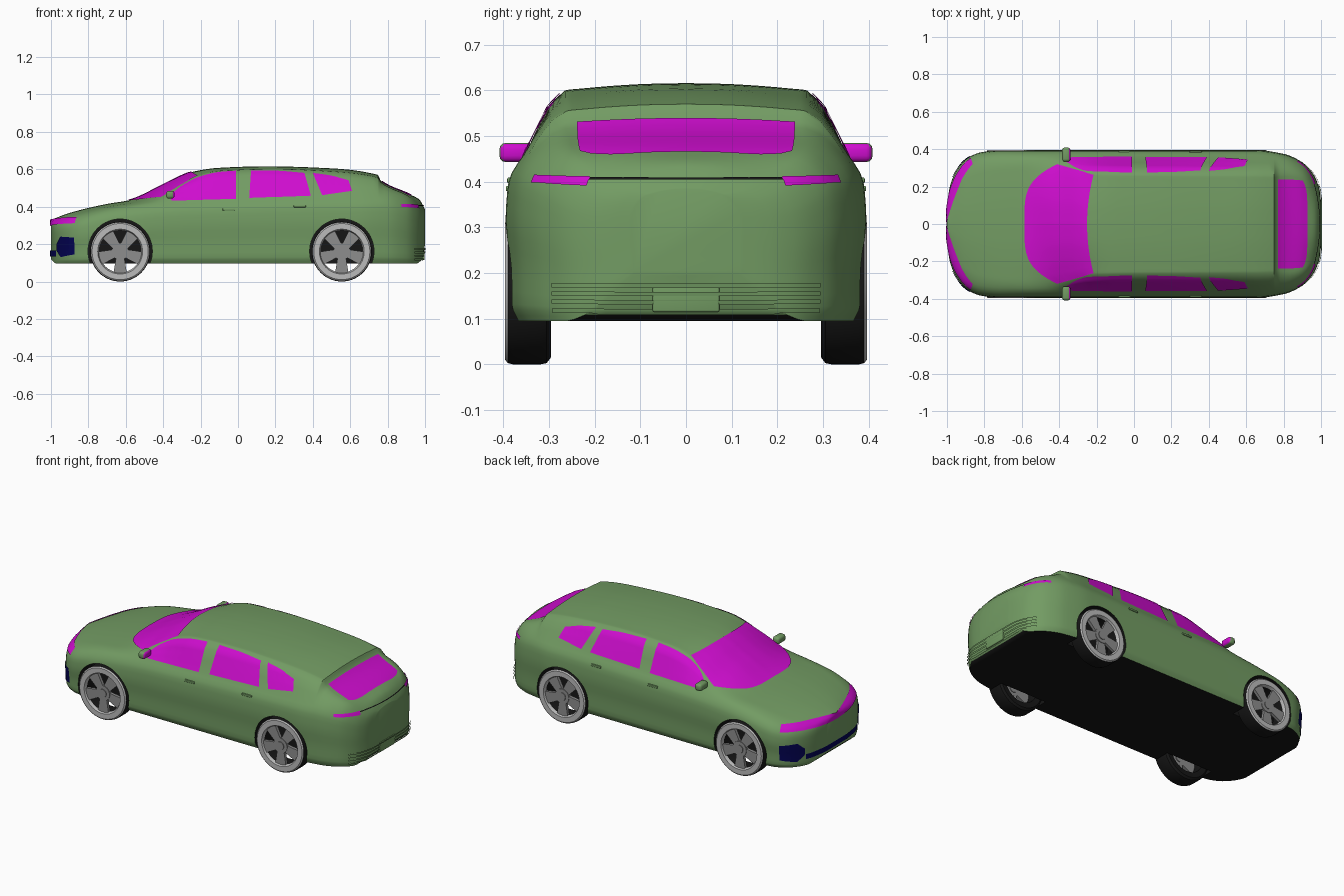
import bpy, bmesh, math
from mathutils import Vector, Matrix
from mathutils.bvhtree import BVHTree

if "Cube" in bpy.data.objects:
    bpy.data.objects.remove(bpy.data.objects["Cube"])


def material(name, r, g, b):
    m = bpy.data.materials.new(name)
    m.use_nodes = True
    m.diffuse_color = (r, g, b, 1)
    m.node_tree.nodes["Principled BSDF"].inputs["Base Color"].default_value = (r, g, b, 1)
    return m


GREEN = material("green paint", 0.17, 0.33, 0.125)
GLASS = material("magenta glass", 0.62, 0.004, 0.62)
NAVY = material("navy grille", 0.001, 0.001, 0.09)
BLACK = material("black rubber", 0.008, 0.008, 0.008)
LIGHT = material("light grey", 0.5, 0.5, 0.5)
GREY = material("mid grey", 0.27, 0.27, 0.27)


def finish(bm, name, *mats, angle=35):
    mesh = bpy.data.meshes.new(name)
    bm.to_mesh(mesh)
    bm.free()
    ob = bpy.data.objects.new(name, mesh)
    bpy.context.collection.objects.link(ob)
    for m in mats:
        mesh.materials.append(m)
    smooth(ob, angle)
    return ob


def smooth(ob, angle):
    bpy.ops.object.select_all(action='DESELECT')
    ob.select_set(True)
    bpy.context.view_layer.objects.active = ob
    bpy.ops.object.shade_smooth_by_angle(angle=math.radians(angle))


def lerp(a, b, t):
    return a + (b - a) * t


def curve(keys, x):
    """Smooth curve through (position, value) keys without overshoot."""
    d = [(b[1] - a[1]) / (b[0] - a[0]) for a, b in zip(keys, keys[1:])]
    m = [d[0]] + [2 * a * b / (a + b) if a * b > 0 else 0 for a, b in zip(d, d[1:])] + [d[-1]]
    i = 0
    while i < len(d) - 1 and x > keys[i + 1][0]:
        i += 1
    (x0, y0), (x1, y1) = keys[i], keys[i + 1]
    h = x1 - x0
    t = min(max((x - x0) / h, 0), 1)
    s = t * t * (3 - 2 * t)
    return lerp(y0, y1, s) + h * t * (1 - t) * (m[i] * (1 - t) - m[i + 1] * t)


# Body curves along the length
WIDTH = [(-1, .10), (-.985, .2), (-.95, .285), (-.9, .345), (-.82, .383), (-.7, .395),
         (.65, .395), (.8, .375), (.9, .33), (.96, .265), (.99, .19), (1, .12)]
FLOOR = [(-1, .12), (-.97, .095), (.95, .095), (.985, .12), (1, .2)]
BELT = [(-1, .29), (-.9, .325), (-.7, .38), (-.5, .41), (-.3, .43), (.4, .455), (.75, .46),
        (.9, .43), (1, .35)]
EDGE = [(-1, .31), (-.9, .345), (-.7, .397), (-.55, .42), (-.42, .45), (-.3, .52), (-.2, .567),
        (-.1, .59), (.2, .6), (.5, .587), (.748, .555), (.762, .53), (.92, .45), (1, .37)]
TOP = [(-1, .33), (-.9, .367), (-.7, .415), (-.58, .435), (-.4, .517), (-.25, .585), (-.1, .608),
       (.15, .616), (.5, .605), (.748, .57), (.762, .54), (.92, .465), (.97, .438), (1, .385)]
EDGE_RATIO = [(-1, .8), (-.55, .88), (-.4, .87), (-.25, .77), (0, .75), (.7, .74), (.92, .85), (1, .8)]


def section(x):
    """Half cross-section from the floor centre up to the roof centre."""
    w, floor, belt = curve(WIDTH, x), curve(FLOOR, x), curve(BELT, x)
    edge, top = curve(EDGE, x), curve(TOP, x)
    wr = w * .9 * curve(EDGE_RATIO, x)
    side = [(.94, 0), (.98, .1), (.982, .33), (1, .6), (.985, .83), (.9, 1)]
    pts = [(w * a, lerp(floor, belt, f)) for a, f in side]
    pts += [(wr * t, lerp(top, edge, t * t)) for t in (1, .85, .6, .3, 0)]
    dist = [0]
    for a, b in zip(pts, pts[1:]):
        dist.append(dist[-1] + math.dist(a, b))
    ys, zs = ([(d, p[k]) for d, p in zip(dist, pts)] for k in (0, 1))
    steps = [lerp(a, b, j / 3) for a, b in zip(dist, dist[1:]) for j in range(3)] + [dist[-1]]
    return [(0, floor)] + [(curve(ys, s), curve(zs, s)) for s in steps]


# Body shell
bm = bmesh.new()
stations = sorted([-math.cos(math.pi * i / 70) for i in range(71)] + [.748, .762])
rings = []
for x in stations:
    half = section(x)
    ring = half + [(-y, z) for y, z in half[-2:0:-1]]
    rings.append([bm.verts.new((x, y, z)) for y, z in ring])
for a, b in zip(rings, rings[1:]):
    for i in range(len(a)):
        j = (i + 1) % len(a)
        bm.faces.new((a[i], a[j], b[j], b[i]))
bm.faces.new(rings[0])
bm.faces.new(rings[-1])
bmesh.ops.recalc_face_normals(bm, faces=bm.faces)
for f in bm.faces:
    f.material_index = int(f.normal.z < -.7)
TREE = BVHTree.FromBMesh(bm)
body = finish(bm, "body", GREEN, BLACK)

# Wheel arches cut from the body
WHEELS = [(x, s) for x in (-.63, .555) for s in (-1, 1)]
for x, s in WHEELS:
    bm = bmesh.new()
    place = Matrix.Translation((x, s * .39, .162)) @ Matrix.Rotation(math.pi / 2, 4, 'X')
    bmesh.ops.create_cone(bm, cap_ends=True, segments=64, radius1=.172, radius2=.172,
                          depth=.22, matrix=place)
    cutter = finish(bm, "arch_cutter", BLACK)
    cutter.hide_render = True
    mod = body.modifiers.new("arch", 'BOOLEAN')
    mod.operation, mod.solver, mod.object = 'DIFFERENCE', 'EXACT', cutter
    mod.material_mode = 'TRANSFER'
    bpy.context.view_layer.objects.active = body
    bpy.ops.object.modifier_apply(modifier=mod.name)
    bpy.data.objects.remove(cutter)
smooth(body, 35)


def patch(name, mat, ray, nu, nv, lift=.004):
    """Thin plate laid on the body where the rays ray(u, v) strike it."""
    bm = bmesh.new()
    grid, normal = [], Vector()
    for i in range(nu + 1):
        row = []
        for j in range(nv + 1):
            origin, direction = ray(i / nu, j / nv)
            hit, n, _, _ = TREE.ray_cast(Vector(origin), Vector(direction))
            if hit is None:
                row.append(None)
                continue
            if n.dot(Vector(hit) - Vector((0, 0, .3))) < 0:
                n = -n
            normal += n
            row.append(bm.verts.new(hit + n * lift))
        grid.append(row)
    for a, b in zip(grid, grid[1:]):
        for j in range(nv):
            quad = (a[j], a[j + 1], b[j + 1], b[j])
            if all(quad):
                f = bm.faces.new(quad)
                f.normal_update()
                if f.normal.dot(normal) < 0 and abs(normal.normalized().dot(f.normal)) > .3:
                    f.normal_flip()
    bmesh.ops.recalc_face_normals(bm, faces=bm.faces)
    if sum((f.normal for f in bm.faces), Vector()).dot(normal) < 0:
        bmesh.ops.reverse_faces(bm, faces=bm.faces)
    return finish(bm, name, mat, angle=50)


def side_window(name, low, high):
    """Glass between a lower and an upper outline of (x, z) points, on both sides."""
    def ray(s):
        def at(u, v):
            ends = []
            for line in (low, high):
                x = lerp(line[0][0], line[-1][0], u)
                ends.append((x, curve(line, x)))
            (x0, z0), (x1, z1) = ends
            return (lerp(x0, x1, v), s, lerp(z0, z1, v)), (0, -s, 0)
        return at
    for s, label in ((1, "left"), (-1, "right")):
        patch(f"{label}_{name}", GLASS, ray(s), 24, 10)


side_window("front_window", [(-.355, .43), (-.01, .44)],
            [(-.365, .455), (-.3, .51), (-.2, .56), (-.1, .583), (-.01, .59)])
side_window("rear_window", [(.06, .445), (.39, .457)], [(.07, .592), (.2, .59), (.355, .578)])
side_window("quarter_window", [(.45, .46), (.61, .483)], [(.4, .578), (.5, .563), (.59, .54)])


def windscreen_ray(u, v):
    t = 2 * v - 1
    x = lerp(-.585 + .175 * t ** 4, -.25 + .035 * t * t, u)
    return (x, t * lerp(.318, .262, u), 1), (0, 0, -1)


def back_glass_ray(u, v):
    t = 2 * v - 1
    x = lerp(.767, .925 - .025 * t ** 6, u)
    return (x, t * lerp(.238, .232, u ** 3), 1), (0, 0, -1)


patch("windscreen", GLASS, windscreen_ray, 20, 28)
patch("back_glass", GLASS, back_glass_ray, 14, 20)


def wrap(name, mat, end, a0, a1, low, high, lift=.004, n=20):
    """Band wrapped round the nose (end=-1) or tail (end=1) between two angles."""
    def at(u, v):
        a = math.radians(lerp(a0, a1, u))
        z = lerp(lerp(*low, u), lerp(*high, u), v)
        return (end * .75, 0, z), (end * math.cos(a), math.sin(a), 0)
    patch(name, mat, at, n, 4, lift)


# Lights, intakes and bumper ribs
for s, label in ((1, "left"), (-1, "right")):
    wrap(label + "_headlight", GLASS, -1, 0, s * 71, (.293, .31), (.329, .343), n=30)
    wrap(label + "_intake_inner", NAVY, -1, s * 49, s * 56, (.165, .13), (.2, .24))
    wrap(label + "_intake_outer", NAVY, -1, s * 56, s * 71, (.13, .145), (.24, .235))
    wrap(label + "_tail_light", GLASS, 1, s * 45, s * 70, (.39, .398), (.41, .414))
wrap("lower_grille", NAVY, -1, -48, 48, (.135, .135), (.165, .165), n=40)
wrap("tail_crease", BLACK, 1, -45, 45, (.403, .403), (.408, .408), n=40)
for i in range(4):
    z = .115 + .018 * i
    wrap(f"bumper_rib_{i + 1}", GREEN, 1, -57, 57, (z, z), (z + .009, z + .009), .008, 40)


def block(name, loc, size, mats, bevel=.004, rule=None):
    bm = bmesh.new()
    bmesh.ops.create_cube(bm, size=1, matrix=Matrix.Translation(loc) @ Matrix.Diagonal((*size, 1)))
    bmesh.ops.bevel(bm, geom=bm.edges[:], offset=bevel, segments=3, affect='EDGES', profile=.5)
    bm.normal_update()
    for f in bm.faces:
        f.material_index = int(bool(rule and rule(f)))
    return finish(bm, name, *mats)


block("number_plate", (.988, 0, .145), (.02, .146, .06), [GREEN])

# Mirrors and door handles
for s, label in ((1, "left"), (-1, "right")):
    block(label + "_mirror", (-.362, s * .371, .464), (.045, .075, .042), [GREEN, GLASS], .014,
          lambda f: f.normal.x > .6)
    for x, z, door in ((-.05, .385, "front"), (.33, .403, "rear")):
        hit = TREE.ray_cast(Vector((x, s, z)), Vector((0, -s, 0)))[0]
        block(f"{label}_{door}_handle", hit, (.065, .012, .012), [GREEN], .003)


def wheel(name, x, s):
    # Tyre ring with a pale outer sidewall
    bm = bmesh.new()
    profile = [(.112, .30), (.145, .296), (.157, .305), (.16, .32), (.16, .378), (.157, .39),
               (.15, .396), (.12, .396), (.112, .38)]
    n = 56
    rows = []
    for i in range(n):
        a = 2 * math.pi * i / n
        rows.append([bm.verts.new((x + r * math.cos(a), s * y, .16 + r * math.sin(a)))
                     for r, y in profile])
    for i in range(n):
        a, b = rows[i], rows[(i + 1) % n]
        for j in range(len(profile)):
            k = (j + 1) % len(profile)
            f = bm.faces.new((a[j], a[k], b[k], b[j]))
            f.material_index = int(j in (5, 6, 7))
    bmesh.ops.recalc_face_normals(bm, faces=bm.faces)
    finish(bm, name + "_tyre", BLACK, LIGHT)
    # Five broad spokes and a hub
    bm = bmesh.new()
    for i in range(5):
        turn = Matrix.Rotation(2 * math.pi * i / 5 + math.pi / 2, 3, 'Y')
        outline = [(.02, -.02), (.116, -.036), (.116, .036), (.02, .02)]
        ends = []
        for y in (.368, .386):
            pts = [turn @ Vector((r, 0, t)) for r, t in outline]
            ends.append([bm.verts.new((x + p.x, s * y, .16 + p.z)) for p in pts])
        for e in ends:
            bm.faces.new(e)
        for j in range(4):
            k = (j + 1) % 4
            bm.faces.new((ends[0][j], ends[0][k], ends[1][k], ends[1][j]))
    place = Matrix.Translation((x, s * .378, .16)) @ Matrix.Rotation(math.pi / 2, 4, 'X')
    for r, depth in ((.045, .022), (.024, .03)):
        bmesh.ops.create_cone(bm, cap_ends=True, segments=28, radius1=r, radius2=r,
                              depth=depth, matrix=place)
    bmesh.ops.recalc_face_normals(bm, faces=bm.faces)
    finish(bm, name + "_rim", GREY)


for x, s in WHEELS:
    wheel(f"{'front' if x < 0 else 'rear'}_{'left' if s > 0 else 'right'}_wheel", x, s)
